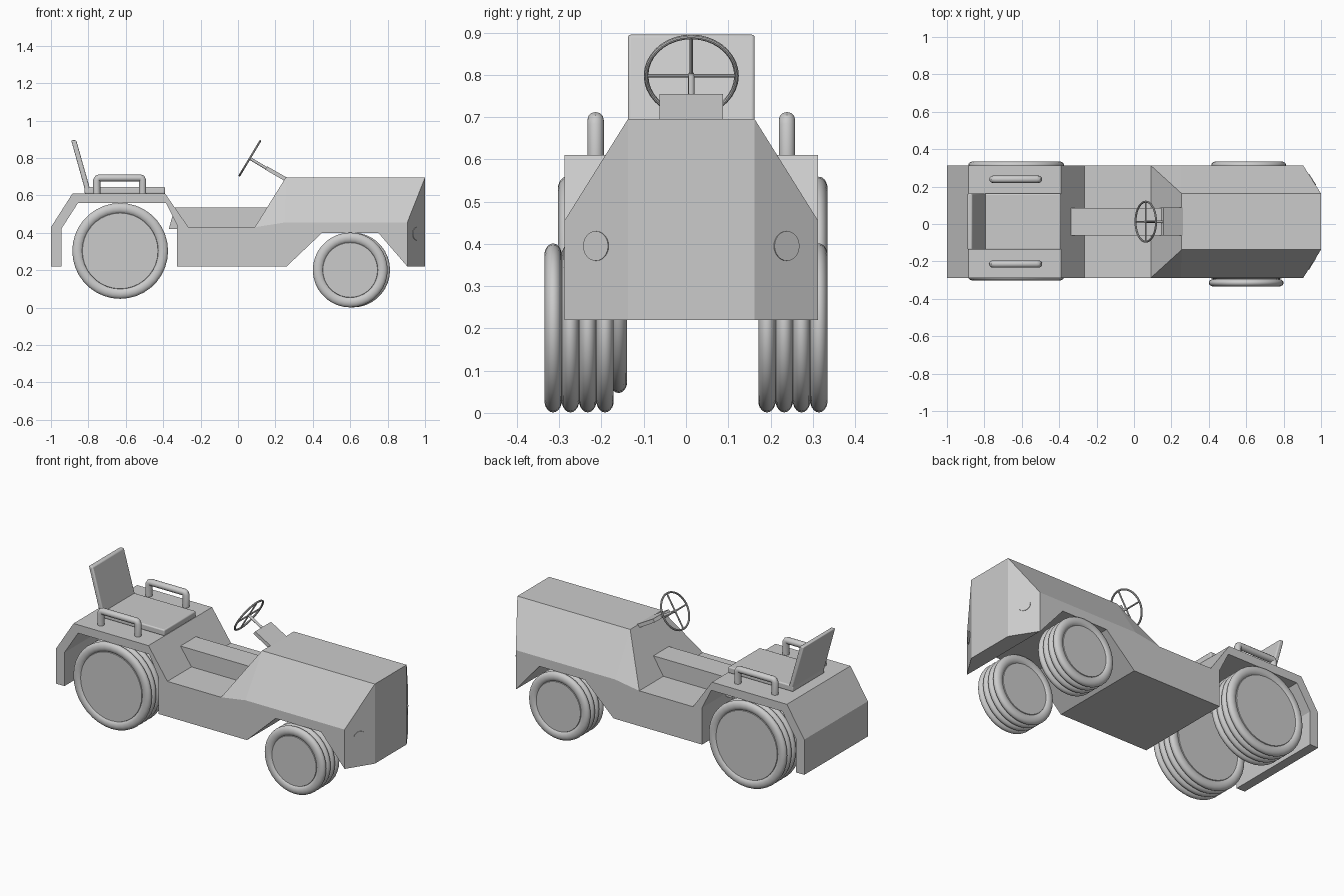
import bpy, bmesh, math
from mathutils import Vector

if "Cube" in bpy.data.objects:
    bpy.data.objects.remove(bpy.data.objects["Cube"])

CY = 0.0125   # centre line of the body
W = 0.30      # half width of the body


def finish(name, bm, smooth=False):
    bmesh.ops.recalc_face_normals(bm, faces=bm.faces)
    me = bpy.data.meshes.new(name)
    bm.to_mesh(me)
    bm.free()
    ob = bpy.data.objects.new(name, me)
    bpy.context.collection.objects.link(ob)
    if smooth:
        shade(ob)
    return ob


def shade(ob):
    bpy.ops.object.select_all(action='DESELECT')
    ob.select_set(True)
    bpy.context.view_layer.objects.active = ob
    bpy.ops.object.shade_smooth_by_angle(angle=math.radians(35))


def extrude_profile(bm, pts, y0, y1):
    face = bm.faces.new([bm.verts.new((x, y0, z)) for x, z in pts])
    out = bmesh.ops.extrude_face_region(bm, geom=[face], use_keep_orig=True)
    verts = [g for g in out['geom'] if isinstance(g, bmesh.types.BMVert)]
    bmesh.ops.translate(bm, verts=verts, vec=(0, y1 - y0, 0))


def slab(name, pts, half, bevel=0.0):
    bm = bmesh.new()
    extrude_profile(bm, pts, CY - half, CY + half)
    ob = finish(name, bm)
    if bevel:
        m = ob.modifiers.new("soft_edges", 'BEVEL')
        m.width, m.segments = bevel, 3
        shade(ob)
    return ob


def hull(bm, half_pts):
    verts = [bm.verts.new((x, CY + s * y, z)) for x, y, z in half_pts for s in (-1, 1)]
    bmesh.ops.convex_hull(bm, input=verts)


def rod(name, p, q, r, sides=16):
    p, q = Vector(p), Vector(q)
    bm = bmesh.new()
    bmesh.ops.create_cone(bm, cap_ends=True, segments=sides, radius1=r, radius2=r,
                          depth=(q - p).length)
    ob = finish(name, bm, True)
    ob.location = (p + q) / 2
    ob.rotation_euler = (q - p).to_track_quat('Z', 'Y').to_euler()
    return ob


# Body: chassis with rear fender and front wheel arch, plus hood and nose
bm = bmesh.new()
extrude_profile(bm, [(-1, .22), (-1, .43), (-.885, .61), (-.39, .61), (-.265, .43),
                     (.09, .43), (.905, .43), (.905, .22), (.75, .4), (.45, .4),
                     (.26, .22), (-.325, .22), (-.325, .44), (-.385, .56),
                     (-.855, .56), (-.945, .42), (-.945, .22)], CY - W, CY + W)
hull(bm, [(.09, W, .43), (.25, W, .455), (.905, W, .455), (.905, W, .43),
          (1, W / 2, .43), (1, W / 2, .695), (.255, W / 2, .695)])
hull(bm, [(.905, W, .43), (.905, W, .22), (1, W / 2, .43), (1, W / 2, .22)])
inner = [f for f in bm.faces
         if (all(abs(v.co.z - .43) < 1e-4 for v in f.verts) and min(v.co.x for v in f.verts) > .08)
         or all(abs(v.co.x - .905) < 1e-4 for v in f.verts)]
bmesh.ops.delete(bm, geom=inner, context='FACES')
bmesh.ops.remove_doubles(bm, verts=bm.verts, dist=1e-4)
bmesh.ops.dissolve_limit(bm, angle_limit=math.radians(1), verts=bm.verts, edges=bm.edges)
finish("body", bm)

# Tunnel between the footwells and dashboard plate
slab("tunnel", [(-.37, .42), (-.338, .535), (.156, .535), (.13, .42)], .073)
slab("dashboard", [(.145, .738), (.157, .755), (.262, .695), (.245, .68)], .075)

# Seat cushion and back
slab("seat", [(-.82, .608), (-.82, .645), (-.39, .645), (-.39, .608)], .15, .007)
slab("seat_back", [(-.892, .895), (-.865, .895), (-.79, .63), (-.815, .618)], .15, .007)

# Headlights on the slanted nose corners
for s, side in ((-1, "right"), (1, "left")):
    n = Vector((.15, s * .095, 0)).normalized()
    c = Vector((.9525, CY + s * .225, .395))
    rod("headlight_" + side, c - n * .01, c + n * .003, .035, 24)

# Arm rests: bent tubes beside the seat
for s, side in ((-1, "right"), (1, "left")):
    cu = bpy.data.curves.new("arm_rest_" + side, 'CURVE')
    cu.dimensions = '3D'
    cu.bevel_depth, cu.bevel_resolution = .0195, 4
    sp = cu.splines.new('POLY')
    path = [(-.755, .605), (-.755, .68), (-.75, .69), (-.742, .693),
            (-.523, .693), (-.515, .69), (-.51, .68), (-.51, .605)]
    sp.points.add(len(path) - 1)
    for pt, (x, z) in zip(sp.points, path):
        pt.co = (x, CY + s * .2265, z, 1)
    ob = bpy.data.objects.new("arm_rest_" + side, cu)
    bpy.context.collection.objects.link(ob)
    bpy.ops.object.select_all(action='DESELECT')
    ob.select_set(True)
    bpy.context.view_layer.objects.active = ob
    bpy.ops.object.convert(target='MESH')
    shade(bpy.context.view_layer.objects.active)

# Steering wheel: rim, crossed spokes and column
hub = Vector((.063, CY, .798))
axis = Vector((.857, 0, -.515))
up = Vector((.515, 0, .857))
across = Vector((0, 1, 0))
bpy.ops.mesh.primitive_torus_add(location=hub, rotation=axis.to_track_quat('Z', 'Y').to_euler(),
                                 major_radius=.107, minor_radius=.0055,
                                 major_segments=36, minor_segments=10)
rim = bpy.context.active_object
rim.name = "steering_rim"
shade(rim)
for name, d in (("spoke_upright", up), ("spoke_across", across)):
    rod(name, hub - d * .106, hub + d * .106, .0045, 10)
rod("steering_column", hub - axis * .005, hub + axis * .12, .0075, 12)


# Wheels: lathed from four tyre rolls and flat hub discs
def wheel(name, x, y, z, R):
    pitch, a, b = .041, .028, .0205
    offs = [(i - 1.5) * pitch for i in range(4)]
    prof = [(0, offs[0] - .014), (R - .054, offs[0] - .014)]
    for i, c in enumerate(offs):
        lo = -150 if i == 0 else -75
        hi = 150 if i == 3 else 75
        steps = 12 if i in (0, 3) else 8
        for k in range(steps + 1):
            t = math.radians(lo + (hi - lo) * k / steps)
            prof.append((R - a + a * math.cos(t), c + b * math.sin(t)))
    prof += [(R - .054, offs[3] + .014), (0, offs[3] + .014)]
    bm = bmesh.new()
    vs = [bm.verts.new((r, yy, 0)) for r, yy in prof]
    es = [bm.edges.new(p) for p in zip(vs, vs[1:])]
    bmesh.ops.spin(bm, geom=vs + es, cent=(0, 0, 0), axis=(0, 1, 0),
                   angle=2 * math.pi, steps=36, use_merge=False)
    bmesh.ops.remove_doubles(bm, verts=bm.verts, dist=1e-4)
    ob = finish(name, bm, True)
    ob.location = (x, y, z)


wheel("front_wheel_right", .60, -.253, .201, .2)
wheel("front_wheel_left", .613, .253, .201, .2)
wheel("rear_wheel_right", -.63, -.221, .303, .256)
wheel("rear_wheel_left", -.63, .253, .303, .256)
